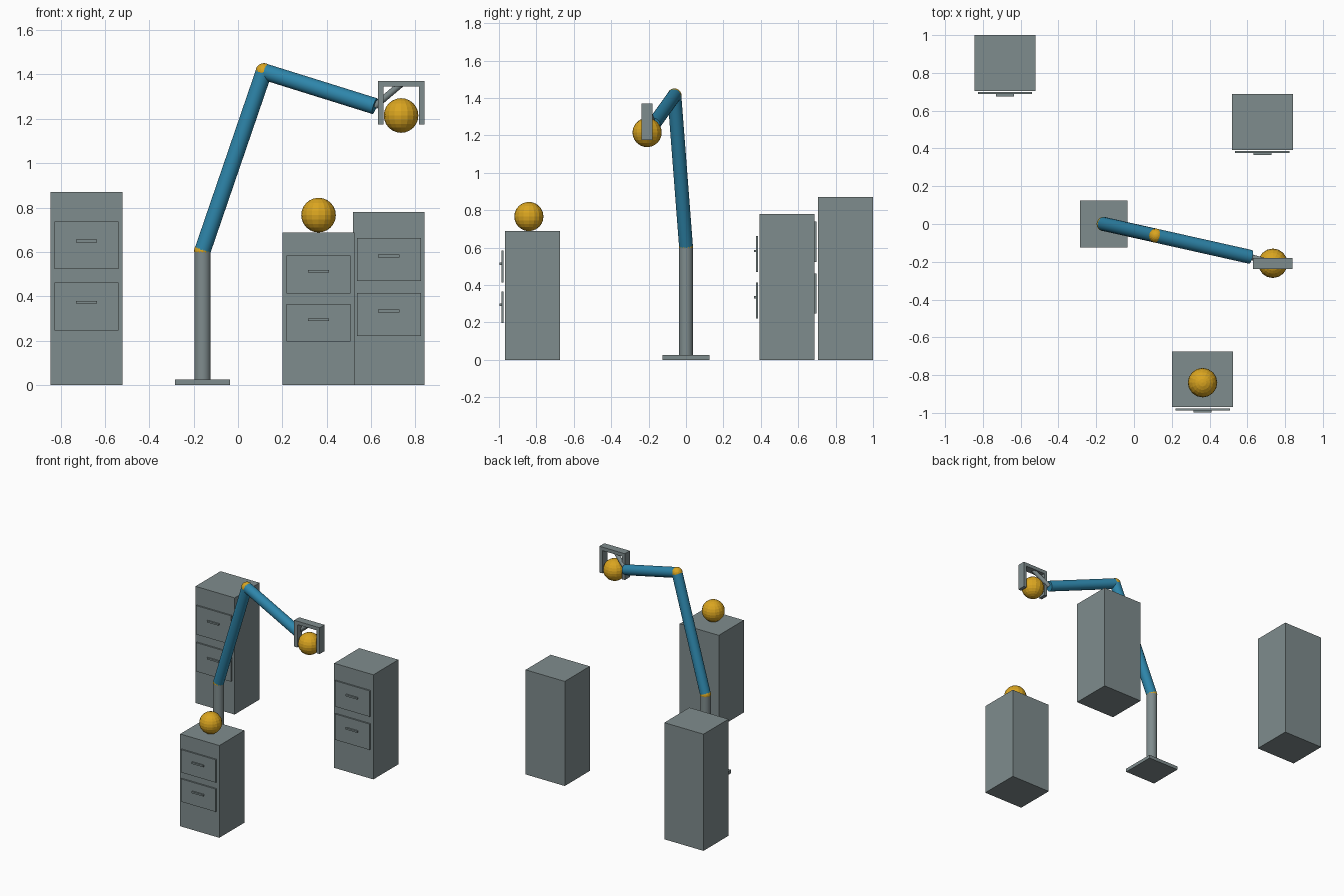
import bpy
from mathutils import Vector

if "Cube" in bpy.data.objects:
    bpy.data.objects.remove(bpy.data.objects["Cube"])


def material(name, rgb):
    """Flat colour given as sRGB 0-255, stored as linear."""
    m = bpy.data.materials.new(name)
    lin = [((c / 255 + 0.055) / 1.055) ** 2.4 for c in rgb]
    m.diffuse_color = (*lin, 1)
    m.use_nodes = True
    m.node_tree.nodes["Principled BSDF"].inputs["Base Color"].default_value = m.diffuse_color
    return m


GREY = material("steel grey", (127, 140, 141))
BLUE = material("arm blue", (46, 134, 171))
GOLD = material("gold", (218, 165, 32))


def finish(name, mat):
    ob = bpy.context.object
    ob.name = name
    ob.data.materials.append(mat)
    return ob


def box(name, x0, x1, y0, y1, z0, z1, mat=GREY):
    bpy.ops.mesh.primitive_cube_add(
        size=1, location=((x0 + x1) / 2, (y0 + y1) / 2, (z0 + z1) / 2))
    ob = finish(name, mat)
    ob.scale = (x1 - x0, y1 - y0, z1 - z0)
    bpy.ops.object.transform_apply(location=False, rotation=False, scale=True)
    return ob


def rod(name, a, b, r, mat):
    a, b = Vector(a), Vector(b)
    bpy.ops.mesh.primitive_cylinder_add(
        vertices=24, radius=r, depth=(b - a).length, location=(a + b) / 2,
        rotation=(b - a).to_track_quat('Z', 'Y').to_euler())
    finish(name, mat)
    bpy.ops.object.shade_smooth_by_angle()


def ball(name, centre, r):
    bpy.ops.mesh.primitive_uv_sphere_add(
        segments=16, ring_count=12, radius=r, location=centre)
    finish(name, GOLD)


def cabinet(name, xc, front, h):
    """Cabinet body with two floating drawer fronts and bar handles."""
    box(name + "_body", xc - 0.1615, xc + 0.1615, front, front + 0.295, 0, h)
    for level, mid in (("upper", 0.725), ("lower", 0.4075)):
        z, half = mid * h, 0.1235 * h
        box(f"{name}_{level}_drawer", xc - 0.144, xc + 0.144,
            front - 0.018, front - 0.007, z - half, z + half)
        zh = z + 0.021 * h
        box(f"{name}_{level}_handle", xc - 0.048, xc + 0.048,
            front - 0.029, front - 0.017, zh - 0.006, zh + 0.006)


# Cabinets
cabinet("tall_cabinet", -0.683, 0.705, 0.87)
cabinet("middle_cabinet", 0.68, 0.393, 0.78)
cabinet("short_cabinet", 0.363, -0.969, 0.688)

# Pedestal
shoulder = (-0.16, 0, 0.605)
elbow = (0.117, -0.062, 1.413)
wrist = (0.617, -0.174, 1.257)
grip = (0.735, -0.208, 1.357)
box("base_plate", -0.285, -0.035, -0.125, 0.125, 0, 0.025)
rod("column", (-0.16, 0, 0.025), shoulder, 0.037, GREY)

# Arm with ball joints
ball("shoulder_joint", shoulder, 0.038)
rod("lower_arm", shoulder, elbow, 0.037, BLUE)
ball("elbow_joint", elbow, 0.038)
rod("upper_arm", elbow, wrist, 0.037, BLUE)
rod("wrist_rod", wrist, grip, 0.015, GREY)

# Gripper: top bar and two fingers
gx, gy = grip[0], grip[1]
box("gripper_bar", gx - 0.105, gx + 0.105, gy - 0.029, gy + 0.029, 1.345, 1.371)
for side, s in (("left", -1), ("right", 1)):
    xa, xb = sorted((gx + s * 0.08, gx + s * 0.105))
    box(f"gripper_{side}_finger", xa, xb, gy - 0.029, gy + 0.029, 1.175, 1.346)

# Loose balls
ball("held_ball", (gx, gy, 1.215), 0.078)
ball("resting_ball", (0.363, -0.84, 0.766), 0.078)
